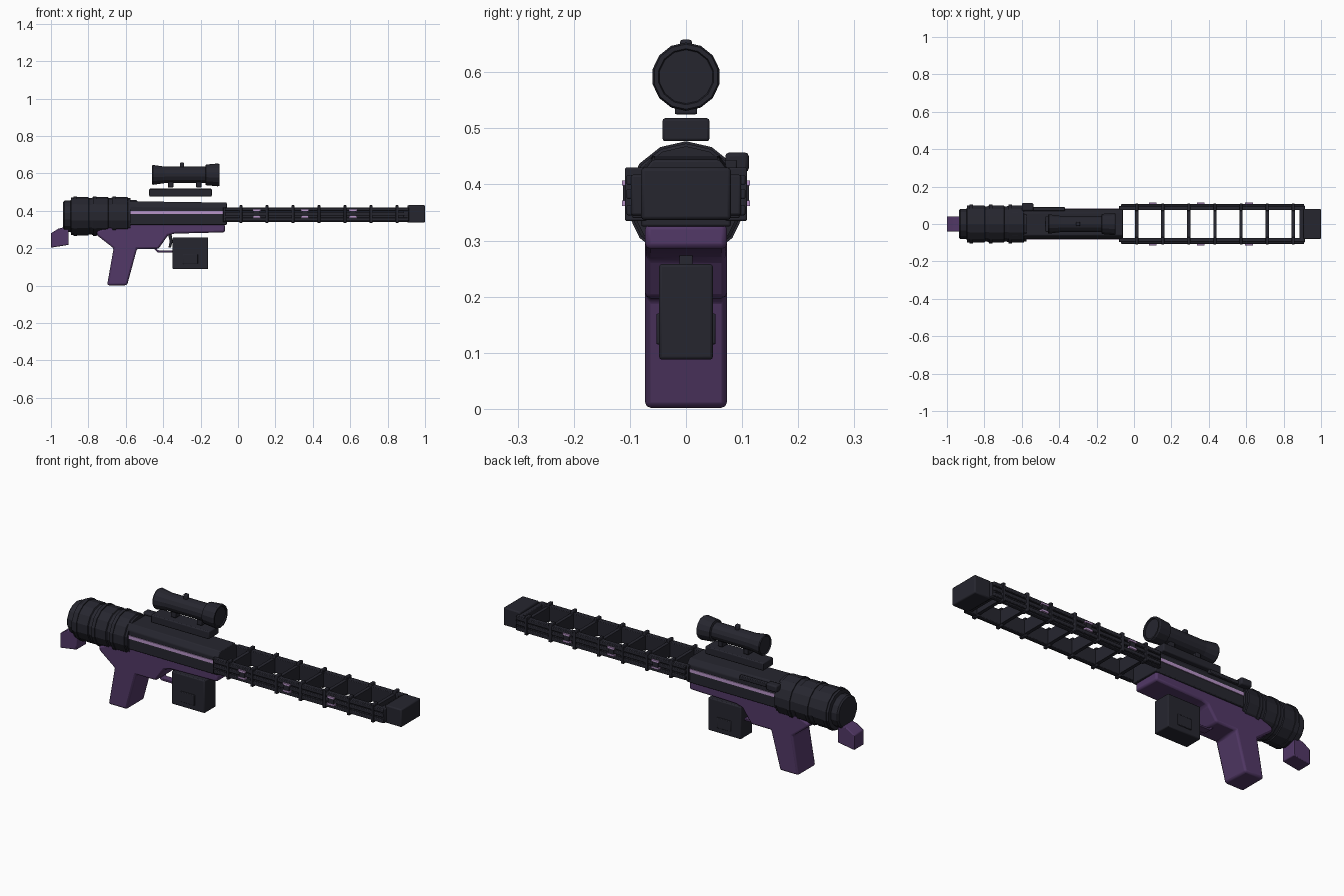
import bpy, bmesh, math
from mathutils import Vector

if "Cube" in bpy.data.objects:
    bpy.data.objects.remove(bpy.data.objects["Cube"])


def material(name, rgb):
    m = bpy.data.materials.new(name)
    m.use_nodes = True
    m.diffuse_color = (*rgb, 1)
    m.node_tree.nodes["Principled BSDF"].inputs["Base Color"].default_value = (*rgb, 1)
    return m


DARK = material("dark gunmetal", (0.019, 0.019, 0.028))
PURPLE = material("deep purple", (0.085, 0.04, 0.135))
LILAC = material("lilac trim", (0.48, 0.3, 0.58))


def finish(name, bm, mat, bevel=0.0, smooth=True):
    bmesh.ops.recalc_face_normals(bm, faces=bm.faces)
    mesh = bpy.data.meshes.new(name)
    bm.to_mesh(mesh)
    bm.free()
    mesh.materials.append(mat)
    ob = bpy.data.objects.new(name, mesh)
    bpy.context.collection.objects.link(ob)
    if bevel:
        mod = ob.modifiers.new("Bevel", "BEVEL")
        mod.width = bevel
        mod.segments = 2
        mod.limit_method = "ANGLE"
    if smooth:
        bpy.ops.object.select_all(action="DESELECT")
        ob.select_set(True)
        bpy.context.view_layer.objects.active = ob
        bpy.ops.object.shade_smooth_by_angle(angle=math.radians(25))
    return ob


def prism(name, points, lift, mat, bevel=0.0):
    """Extrude a flat polygon by the lift vector."""
    bm = bmesh.new()
    face = bm.faces.new([bm.verts.new(p) for p in points])
    ext = bmesh.ops.extrude_face_region(bm, geom=[face])
    new = [v for v in ext["geom"] if isinstance(v, bmesh.types.BMVert)]
    bmesh.ops.translate(bm, verts=new, vec=Vector(lift))
    return finish(name, bm, mat, bevel)


def box(name, x, y, z, mat, bevel=0.004):
    pts = [(x[0], y[0], z[0]), (x[1], y[0], z[0]), (x[1], y[0], z[1]), (x[0], y[0], z[1])]
    return prism(name, pts, (0, y[1] - y[0], 0), mat, bevel)


def side_profile(name, xz, half, mat, bevel):
    return prism(name, [(x, -half, z) for x, z in xz], (0, 2 * half, 0), mat, bevel)


def lathe(name, profile, z, sides, mat):
    """Turn an (x, radius) profile around a lengthwise axis at height z."""
    bm = bmesh.new()
    rings = []
    for x, r in profile:
        angles = [math.tau * i / sides for i in range(sides)]
        rings.append([bm.verts.new((x, r * math.sin(a), z + r * math.cos(a))) for a in angles])
    for a, b in zip(rings, rings[1:]):
        for i in range(sides):
            j = (i + 1) % sides
            bm.faces.new((a[i], a[j], b[j], b[i]))
    bm.faces.new(rings[0])
    bm.faces.new(rings[-1])
    return finish(name, bm, mat, smooth=False)


# Rear drum: narrow cap, then raised bands separated by grooves
drum = [(-0.935, 0.076), (-0.928, 0.083), (-0.895, 0.083), (-0.892, 0.101)]
for start in (-0.88, -0.775, -0.67):
    drum += [(start, 0.101), (start, 0.106), (start + 0.018, 0.106), (start + 0.018, 0.102),
             (start + 0.08, 0.102), (start + 0.083, 0.097), (start + 0.095, 0.097)]
lathe("rear_drum", drum, 0.371, 14, DARK)
side_profile("butt_pad", [(-1, 0.203), (-1, 0.28), (-0.96, 0.305), (-0.905, 0.318), (-0.905, 0.218)],
             0.04, PURPLE, 0.004)

# Receiver with a chamfered, slightly tapered top
section = [(-0.08, 0.325), (0.08, 0.325), (0.08, 0.425), (0.06, 0.452), (-0.06, 0.452), (-0.08, 0.425)]
receiver = prism("receiver", [(-0.66, y, z) for y, z in section], (0.6, 0, 0), DARK, 0.004)
for v in receiver.data.vertices:
    if v.co.x > -0.1 and v.co.z > 0.4:
        v.co.z -= 0.008

# Lower body and pistol grip
side_profile("grip_body", [
    (-0.755, 0.29), (-0.755, 0.27), (-0.665, 0.2), (-0.7, 0.002), (-0.593, 0.002), (-0.54, 0.197),
    (-0.425, 0.197), (-0.375, 0.268), (-0.34, 0.278), (-0.07, 0.285), (-0.07, 0.33), (-0.66, 0.33)],
    0.073, PURPLE, 0.01)

# Trigger guard and trigger
side_profile("trigger_guard", [(-0.452, 0.2), (-0.43, 0.178), (-0.35, 0.178), (-0.35, 0.188),
                               (-0.425, 0.188), (-0.438, 0.2)], 0.02, PURPLE, 0.002)
side_profile("trigger", [(-0.375, 0.275), (-0.365, 0.235), (-0.372, 0.205), (-0.358, 0.205),
                         (-0.35, 0.235), (-0.355, 0.275)], 0.012, DARK, 0.002)

# Magazine with side latches
box("magazine", (-0.35, -0.16), (-0.048, 0.048), (0.088, 0.258), DARK, 0.005)
for side, s in (("right", -1), ("left", 1)):
    box(side + "_magazine_latch", (-0.295, -0.215), sorted((0.04 * s, 0.053 * s)), (0.115, 0.17), DARK, 0.003)

# Twin rails, mirrored left and right
rib_xs = [0.015 + 0.1393 * i for i in range(7)]
for side, s in (("right", -1), ("left", 1)):
    def span(a, b):
        return sorted((a * s, b * s))
    box(side + "_receiver_stripe", (-0.575, -0.072), span(0.075, 0.084), (0.382, 0.399), LILAC, 0)
    box(side + "_rail_core", (-0.08, 0.91), span(0.074, 0.096), (0.34, 0.418), DARK, 0.003)
    for label, z in (("lower", 0.345), ("middle", 0.374), ("upper", 0.399)):
        box(f"{side}_{label}_rail", (-0.07, 0.91), span(0.085, 0.106), (z, z + 0.018), DARK, 0.003)
    for n, x in enumerate(rib_xs):
        box(f"{side}_rail_band_{n + 1}", (x - 0.008, x + 0.008), span(0.07, 0.109), (0.335, 0.43), DARK, 0.003)
    for n, x in enumerate((0.1, 0.357, 0.614)):
        box(f"{side}_clip_{n + 1}", (x - 0.016, x + 0.016), span(0.1, 0.112), (0.37, 0.398), DARK, 0)
        for label, z in (("lower", 0.362), ("upper", 0.398)):
            box(f"{side}_{label}_clip_trim_{n + 1}", (x - 0.021, x + 0.021), span(0.098, 0.114),
                (z, z + 0.009), LILAC, 0)

# Plates joining the rails
for n, x in enumerate(rib_xs):
    box(f"cross_plate_{n + 1}", (x - 0.009, x + 0.009), (-0.08, 0.08), (0.345, 0.415), DARK, 0)
box("muzzle_block", (0.905, 1.0), (-0.08, 0.08), (0.337, 0.43), DARK, 0.006)
box("muzzle_collar", (0.885, 0.915), (-0.098, 0.098), (0.345, 0.417), DARK, 0.004)

# Charging handle on the left
box("charging_handle", (-0.6, -0.538), (0.07, 0.112), (0.422, 0.457), DARK, 0.007)
box("handle_track", (-0.54, -0.37), (0.07, 0.091), (0.425, 0.444), DARK, 0.003)

# Scope, its feet, dial and mounting plate
box("scope_mount", (-0.475, -0.14), (-0.042, 0.042), (0.477, 0.518), DARK, 0.005)
for label, x in (("rear", -0.36), ("front", -0.21)):
    box(label + "_scope_foot", (x - 0.014, x + 0.014), (-0.02, 0.02), (0.525, 0.56), DARK, 0.003)
lathe("scope", [(-0.455, 0.044), (-0.46, 0.05), (-0.455, 0.053), (-0.39, 0.044), (-0.175, 0.044),
                (-0.172, 0.055), (-0.108, 0.061), (-0.1, 0.058), (-0.1, 0.05), (-0.106, 0.048)],
      0.592, 14, DARK)
box("scope_dial", (-0.31, -0.288), (-0.011, 0.011), (0.625, 0.658), DARK, 0.005)
